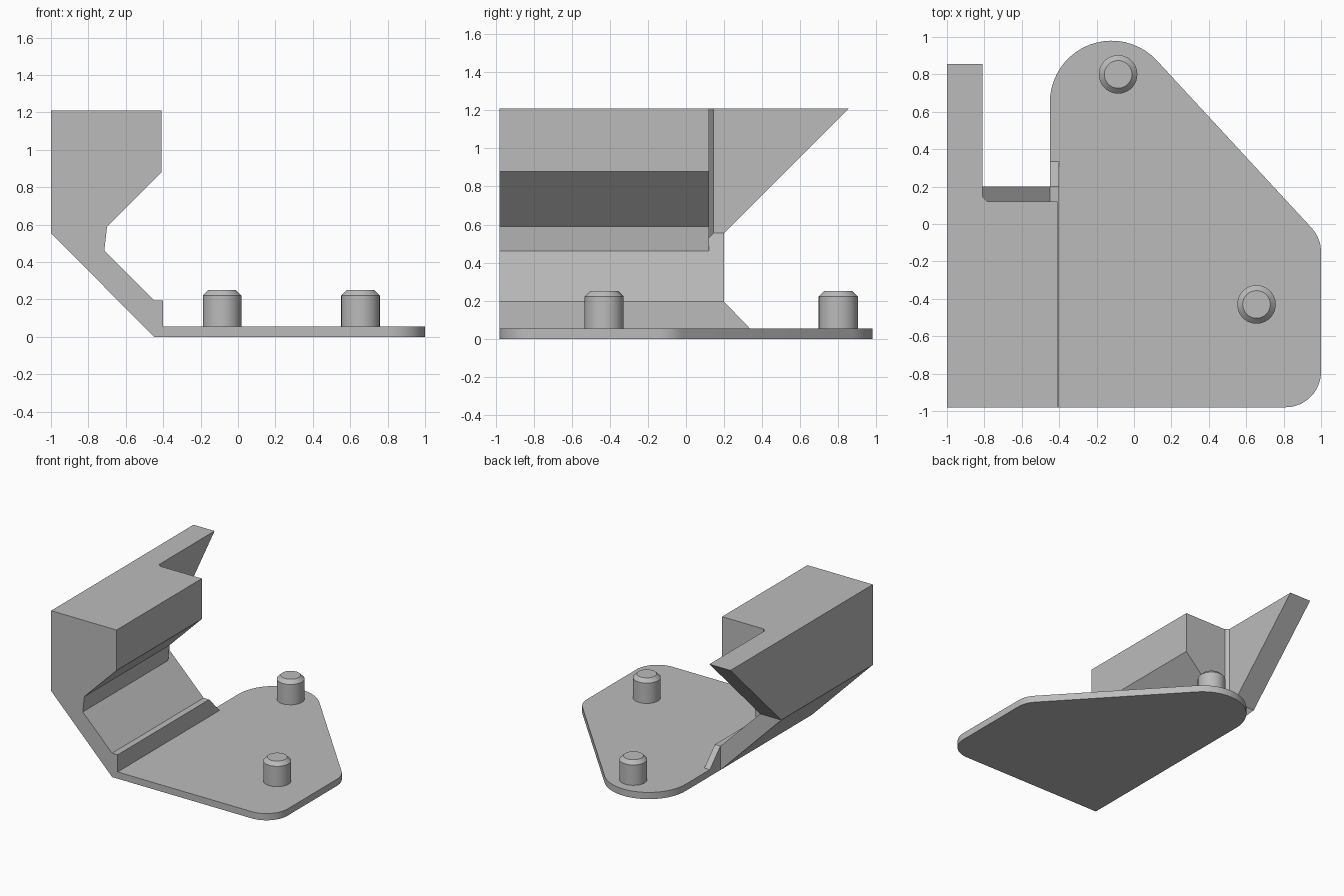
import bpy
import bmesh
from math import radians, cos, sin
from mathutils import Vector

if "Cube" in bpy.data.objects:
    bpy.data.objects.remove(bpy.data.objects["Cube"], do_unlink=True)

grey = bpy.data.materials.new("light grey")
grey.use_nodes = True
grey.diffuse_color = (0.5, 0.5, 0.5, 1)
grey.node_tree.nodes["Principled BSDF"].inputs["Base Color"].default_value = (0.5, 0.5, 0.5, 1)


def prism(name, outline, axis, start, end):
    """Extrude a 2D outline along one axis from start to end."""
    def place(p, d):
        p = list(p)
        p.insert("xyz".index(axis), d)
        return Vector(p)
    bm = bmesh.new()
    face = bm.faces.new([bm.verts.new(place(p, start)) for p in outline])
    top = bmesh.ops.extrude_face_region(bm, geom=[face])["geom"]
    shift = place((0, 0), end - start)
    bmesh.ops.translate(bm, vec=shift, verts=[g for g in top if isinstance(g, bmesh.types.BMVert)])
    bmesh.ops.recalc_face_normals(bm, faces=bm.faces)
    mesh = bpy.data.meshes.new(name)
    bm.to_mesh(mesh)
    bm.free()
    mesh.materials.append(grey)
    obj = bpy.data.objects.new(name, mesh)
    bpy.context.collection.objects.link(obj)
    return obj


def activate(obj):
    bpy.ops.object.select_all(action="DESELECT")
    obj.select_set(True)
    bpy.context.view_layer.objects.active = obj


def join(body, part):
    """Fuse a part into the body."""
    mod = body.modifiers.new("union", "BOOLEAN")
    mod.operation = "UNION"
    mod.solver = "EXACT"
    mod.object = part
    activate(body)
    bpy.ops.object.modifier_apply(modifier=mod.name)
    bpy.data.objects.remove(part, do_unlink=True)


def arc(cx, cy, r, a0, a1, steps=12):
    angles = [radians(a0 + (a1 - a0) * i / steps) for i in range(steps + 1)]
    return [(cx + r * cos(a), cy + r * sin(a)) for a in angles]


FRONT, ARM_BACK, HEAD_BACK, TOP = -0.98, 0.2, 0.12, 1.21

# Base plate with rounded corners
outline = [(-0.45, FRONT)]
outline += arc(0.81, -0.79, 0.19, -90, 0)
outline += arc(0.81, -0.15, 0.19, 0, 42.8, 8)
outline += arc(-0.12, 0.65, 0.33, 42.8, 180, 20)
bracket = prism("bracket", outline, "z", 0, 0.055)

# Sloping arm with the low lip at its foot
join(bracket, prism("arm", [(-1, 0.555), (-0.81, 0.555), (-0.45, 0.195), (-0.4, 0.195),
                            (-0.4, 0), (-0.45, 0)], "y", FRONT, ARM_BACK))

# Overhanging head
join(bracket, prism("head", [(-1, 0.555), (-1, TOP), (-0.41, TOP), (-0.41, 0.88), (-0.7, 0.59),
                             (-0.715, 0.46), (-0.9, 0.5)], "y", FRONT, HEAD_BACK))

# Side wall running back in a wedge
join(bracket, prism("wall", [(0, 0.555), (0, TOP), (0.855, TOP), (ARM_BACK, 0.555)],
                    "x", -1, -0.81))

# Ramp behind the lip
join(bracket, prism("lip_ramp", [(0.1, 0.03), (0.1, 0.195), (ARM_BACK, 0.195), (0.335, 0.055),
                                 (0.335, 0.03)], "x", -0.45, -0.4))

# Corner strip between head and wall
join(bracket, prism("corner_strip", [(-0.9, 0.05), (-0.9, 0.145), (-0.81, 0.145),
                                     (-0.78, 0.115), (-0.78, 0.05)], "z", 0.5, TOP))
activate(bracket)
bpy.ops.object.shade_smooth_by_angle(angle=radians(25))

# Locating pegs with chamfered tops
for name, x, y in (("back_peg", -0.085, 0.8), ("front_peg", 0.655, -0.43)):
    peg = prism(name, arc(x, y, 0.103, 0, 350, 35), "z", 0.05, 0.25)
    bm = bmesh.new()
    bm.from_mesh(peg.data)
    rim = [e for e in bm.edges if all(v.co.z > 0.24 for v in e.verts)]
    bmesh.ops.bevel(bm, geom=rim, offset=0.029, segments=1, affect="EDGES")
    bm.to_mesh(peg.data)
    bm.free()
    activate(peg)
    bpy.ops.object.shade_smooth_by_angle(angle=radians(25))
